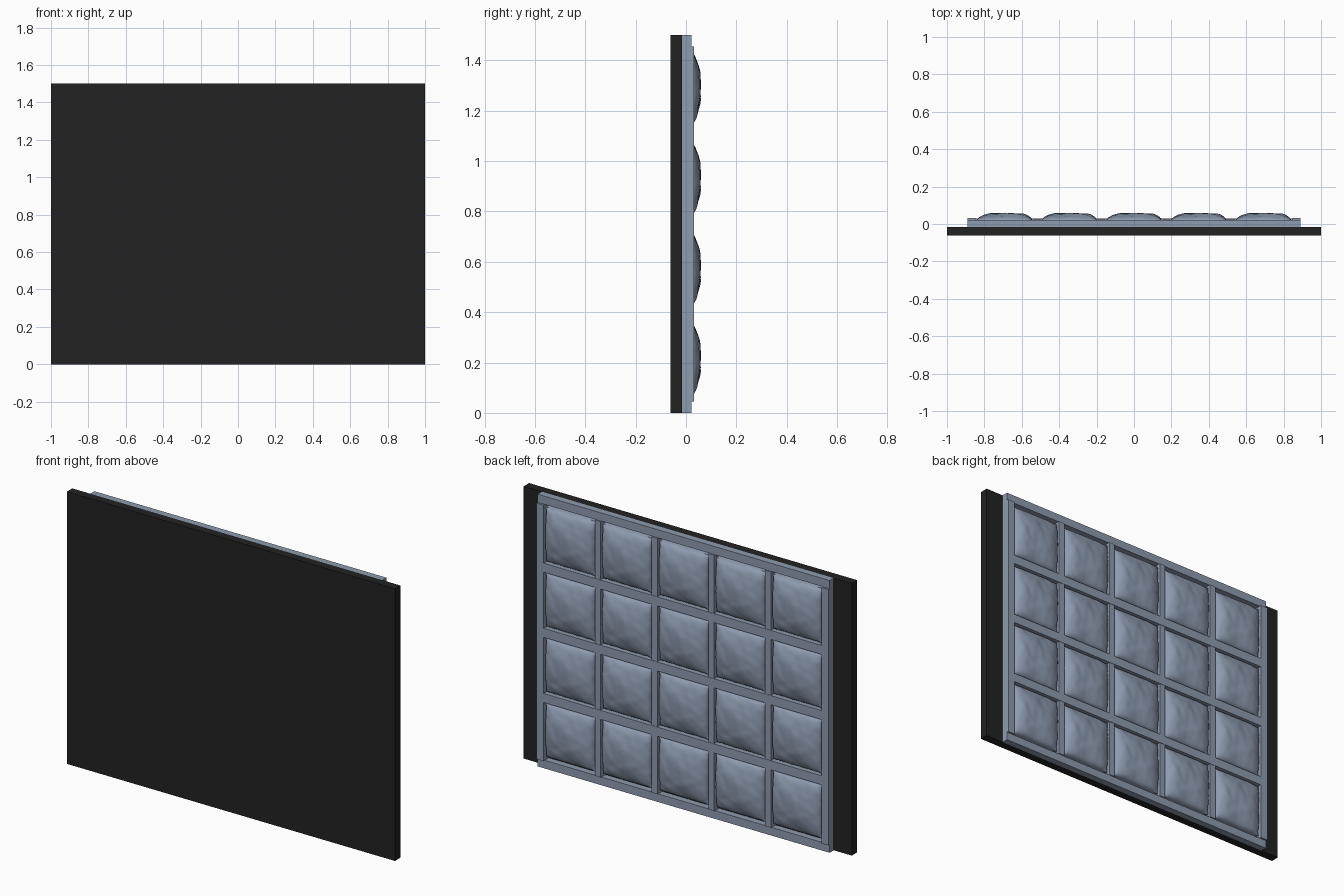
import bpy, bmesh, math
from mathutils import Vector, noise

if "Cube" in bpy.data.objects:
    bpy.data.objects.remove(bpy.data.objects["Cube"])


def material(name, rgb):
    m = bpy.data.materials.new(name)
    m.diffuse_color = (*rgb, 1)
    m.use_nodes = True
    m.node_tree.nodes["Principled BSDF"].inputs["Base Color"].default_value = m.diffuse_color
    return m


BLACK = material("black", (0.016, 0.016, 0.016))
SLATE = material("slate blue grey", (0.27, 0.33, 0.43))


def link(name, mesh, loc=(0, 0, 0)):
    ob = bpy.data.objects.new(name, mesh)
    ob.location = loc
    bpy.context.collection.objects.link(ob)
    return ob


def box(name, x0, x1, y0, y1, z0, z1, mat):
    bm = bmesh.new()
    bmesh.ops.create_cube(bm, size=1)
    for v in bm.verts:
        v.co = Vector(((x0 + x1) / 2 + v.co.x * (x1 - x0),
                       (y0 + y1) / 2 + v.co.y * (y1 - y0),
                       (z0 + z1) / 2 + v.co.z * (z1 - z0)))
    me = bpy.data.meshes.new(name)
    bm.to_mesh(me)
    bm.free()
    me.materials.append(mat)
    return link(name, me)


# Front board
FRONT, JOIN = -0.062, -0.015
box("board", -1, 1, FRONT, JOIN, 0, 1.5, BLACK)

# Outer frame: low top and bottom rails, slightly deeper side stiles
box("bottom_rail", -0.89, 0.89, JOIN, 0.021, 0, 0.045, SLATE)
box("top_rail", -0.89, 0.89, JOIN, 0.021, 1.455, 1.5, SLATE)
box("left_stile", -0.89, -0.847, JOIN, 0.032, 0.045, 1.455, SLATE)
box("right_stile", 0.847, 0.89, JOIN, 0.032, 0.045, 1.455, SLATE)

# Lattice of bars
PX, PZ = 0.346, 0.359
for i in range(4):
    x = (i - 1.5) * PX
    box(f"upright_bar_{i}", x - 0.018, x + 0.018, JOIN, 0.027, 0.045, 1.455, SLATE)
for j in range(3):
    z = 0.75 + (j - 1) * PZ
    box(f"cross_bar_{j}", -0.847, 0.847, JOIN, 0.029, z - 0.025, z + 0.025, SLATE)

# One crumpled cushion, shared by every cell
N, W, H = 24, 0.155, 0.153
bm = bmesh.new()
bmesh.ops.create_grid(bm, x_segments=N, y_segments=N, size=1)
rim = [e for e in bm.edges if e.is_boundary]
for v in bm.verts:
    u, w = v.co.x, v.co.y
    u, w = math.sin(u * math.pi / 2) * 0.35 + u * 0.65, math.sin(w * math.pi / 2) * 0.35 + w * 0.65
    dome = (max(0, 1 - u ** 4) ** 0.6) * (max(0, 1 - w * w) ** 0.55)
    p = Vector((u * 2.2, w * 2.2, 3.7))
    crease = noise.noise(p) * 0.006 + noise.noise(p * 2.4) * 0.003
    edge = max(abs(u), abs(w)) ** 6
    ragged = 1 - edge * 0.025 * (1 + noise.noise(p * 3))
    y = 0.012 + 0.046 * dome + crease * min(1, dome * 1.5)
    v.co = Vector((u * W * ragged, min(y, 0.0615), w * H * ragged))
skirt = bmesh.ops.extrude_edge_only(bm, edges=rim)["geom"]
for v in skirt:
    if isinstance(v, bmesh.types.BMVert):
        v.co.y = JOIN
bmesh.ops.holes_fill(bm, edges=[e for e in bm.edges if e.is_boundary], sides=0)
bmesh.ops.recalc_face_normals(bm, faces=bm.faces)
cushion = bpy.data.meshes.new("cushion")
bm.to_mesh(cushion)
bm.free()
cushion.materials.append(SLATE)

# Cushions filling the 5 x 4 cells
for i in range(5):
    for j in range(4):
        ob = link(f"cushion_{i}_{j}", cushion, ((i - 2) * PX, 0, 0.75 + (j - 1.5) * PZ))

# Soft shading on the shared cushion, sharp skirt
bpy.ops.object.select_all(action='DESELECT')
ob.select_set(True)
bpy.context.view_layer.objects.active = ob
bpy.ops.object.shade_smooth_by_angle(angle=math.radians(35))
